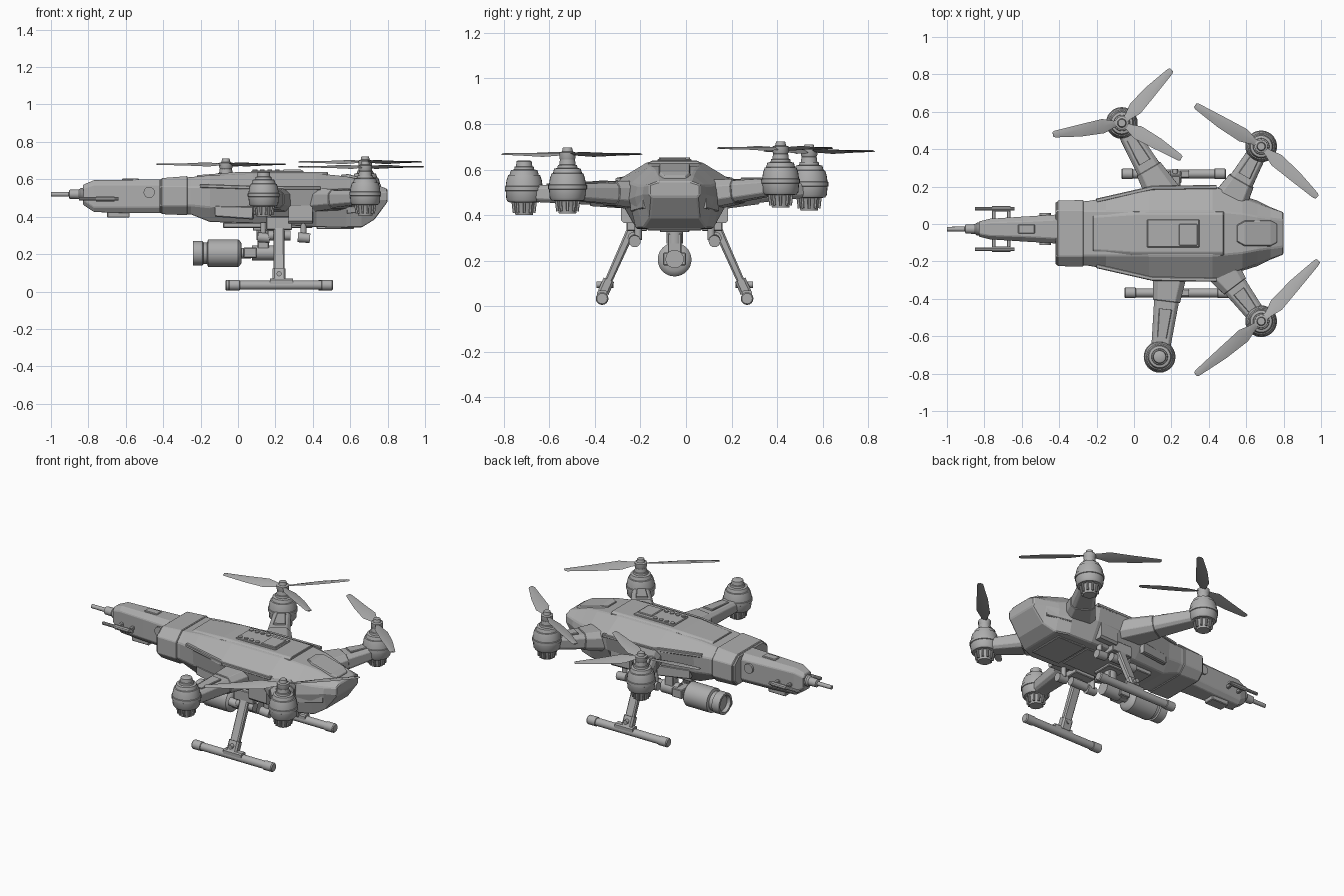
import bpy, bmesh, math
from mathutils import Vector as V

if "Cube" in bpy.data.objects:
    bpy.data.objects.remove(bpy.data.objects["Cube"])

YC = -0.05            # body centreline
UP = V((0, 0, 1))

grey = bpy.data.materials.new("plain grey")
grey.use_nodes = True
col = (0.42, 0.42, 0.42, 1)
grey.diffuse_color = col
grey.node_tree.nodes["Principled BSDF"].inputs["Base Color"].default_value = col


def loft(name, rings, bevel=0.0, smooth=False):
    """Skin a list of equal-length point rings and cap both ends."""
    bm = bmesh.new()
    vs = [[bm.verts.new(p) for p in r] for r in rings]
    n = len(rings[0])
    for a, b in zip(vs, vs[1:]):
        for i in range(n):
            j = (i + 1) % n
            bm.faces.new((a[i], a[j], b[j], b[i]))
    bm.faces.new(vs[0])
    bm.faces.new(vs[-1])
    bmesh.ops.recalc_face_normals(bm, faces=bm.faces)
    me = bpy.data.meshes.new(name)
    bm.to_mesh(me)
    bm.free()
    me.materials.append(grey)
    ob = bpy.data.objects.new(name, me)
    bpy.context.collection.objects.link(ob)
    if bevel:
        m = ob.modifiers.new("edge bevel", "BEVEL")
        m.width, m.segments, m.limit_method = bevel, 1, "ANGLE"
    if smooth:
        bpy.ops.object.select_all(action="DESELECT")
        ob.select_set(True)
        bpy.context.view_layer.objects.active = ob
        bpy.ops.object.shade_smooth_by_angle(angle=math.radians(35))
    return ob


def frame(axis):
    axis = axis.normalized()
    side = axis.cross(UP) if abs(axis.z) < 0.95 else V((1, 0, 0))
    side.normalize()
    return side, side.cross(axis).normalized()


def lathe(name, origin, axis, profile, n=24):
    """Revolve (distance, radius) pairs about an axis."""
    o, a = V(origin), V(axis).normalized()
    s, u = frame(a)
    ang = [2 * math.pi * i / n for i in range(n)]
    return loft(name, [[o + a * d + r * (s * math.cos(t) + u * math.sin(t)) for t in ang]
                       for d, r in profile], smooth=True)


def rod(name, p, q, r, n=16):
    d = V(q) - V(p)
    return lathe(name, p, d, [(0, r), (d.length, r)], n)


def beam(name, p, q, w0, h0, w1, h1, cut=0.2, bevel=0.0):
    """Chamfered bar between two points, tapering in width and height."""
    p, q = V(p), V(q)
    s, u = frame(q - p)
    rings = []
    for c, w, h in ((p, w0, h0), (q, w1, h1)):
        k = cut * min(w, h)
        x, z = w / 2, h / 2
        prof = [(x - k, z), (x, z - k), (x, k - z), (x - k, -z),
                (k - x, -z), (-x, k - z), (-x, z - k), (k - x, z)]
        rings.append([c + s * i + u * j for i, j in prof])
    return loft(name, rings, bevel)


def box(name, x0, x1, y0, y1, z0, z1, bevel=0.004):
    return loft(name, [[(x, y0, z0), (x, y1, z0), (x, y1, z1), (x, y0, z1)] for x in (x0, x1)], bevel)


def hull(name, sections, yc, bevel):
    """Eight-sided hull from (x, top z, top w, shoulder z, w, lower z, w, base z, w)."""
    rings = []
    for x, *v in sections:
        half = [(v[i + 1], v[i]) for i in (0, 2, 4, 6)]
        rings.append([(x, yc + w, z) for w, z in half] + [(x, yc - w, z) for w, z in reversed(half)])
    return loft(name, rings, bevel)


# Fuselage
hull("fuselage", [
    (-0.42, .600, .12, .56, .168, .46, .168, .420, .13),
    (-0.25, .612, .12, .56, .172, .46, .172, .412, .13),
    (-0.15, .622, .12, .56, .190, .45, .180, .372, .13),
    (0.08, .632, .12, .55, .252, .46, .230, .365, .15),
    (0.42, .632, .12, .55, .255, .46, .235, .345, .17),
    (0.58, .615, .105, .54, .190, .47, .200, .340, .17),
    (0.66, .598, .09, .53, .160, .48, .175, .342, .14),
    (0.73, .575, .08, .53, .135, .49, .140, .385, .11),
    (0.80, .548, .07, .535, .112, .49, .112, .480, .10)], YC, 0.006)
hull("front_collar", [
    (-0.41, .606, .123, .562, .175, .458, .175, .414, .133),
    (-0.27, .617, .123, .562, .178, .458, .178, .408, .133)], YC, 0.004)
hull("spine_panel", [
    (-0.22, .622, .085, .612, .10, .60, .10, .59, .09),
    (0.0, .639, .10, .628, .118, .60, .11, .59, .10),
    (0.48, .639, .10, .628, .118, .60, .11, .59, .10)], YC, 0.003)

# Top access plate with bolts, rear hatch and belly panels
box("access_plate", 0.07, 0.35, YC - .075, YC + .075, 0.63, 0.646)
box("access_lid", 0.24, 0.34, YC - .065, YC + .05, 0.64, 0.652)
for i in range(4):
    for y in (-.055, .055):
        rod("plate_bolt", (0.09 + i * .04, YC + y, .64), (0.09 + i * .04, YC + y, .652), 0.013, 12)
loft("rear_hatch", [[(x, YC + s * w, z) for s, z in ((-1, zb), (1, zb), (.85, zt), (-.85, zt))]
                    for x, w, zb, zt in ((.55, .05, .60, .625), (.59, .075, .59, .628),
                                         (.73, .075, .56, .59), (.765, .055, .54, .572))], 0.003)
box("belly_panel", -0.08, 0.40, YC - .11, YC + .11, 0.34, 0.368)
box("belly_battery_door", 0.42, 0.62, YC - .12, YC + .12, 0.333, 0.35)
for s in (-1, 1):
    beam("side_rail", (-0.2, YC + s * .175, .565), (0.10, YC + s * .243, .555), .022, .02, .022, .02)
    beam("side_rail_rear", (0.10, YC + s * .243, .555), (0.44, YC + s * .248, .553), .022, .02, .022, .02)
    beam("side_skirt", (-0.12, YC + s * .175, .43), (0.08, YC + s * .215, .42), .03, .06, .03, .07)
    beam("side_vent", (0.27, YC + s * .20, .42), (0.40, YC + s * .205, .42), .06, .11, .06, .11)
    beam("tail_cheek", (0.58, YC + s * .185, .45), (0.72, YC + s * .13, .455), .02, .07, .02, .05)

# Nose gun housing
GY = -0.027
hull("gun_housing", [
    (-0.83, .570, .025, .55, .040, .49, .040, .465, .025),
    (-0.77, .595, .035, .57, .055, .45, .055, .425, .035),
    (-0.60, .597, .04, .57, .066, .45, .066, .420, .045),
    (-0.40, .600, .05, .57, .078, .45, .078, .420, .055)], GY, 0.004)
box("gun_top_plate", -0.62, -0.53, GY - .025, GY + .025, .59, .604)
box("gun_lower_block", -0.70, -0.58, GY - .035, GY + .035, .395, .43)
lathe("gun_barrel", (-0.80, GY, .52), (-1, 0, 0),
      [(0, .035), (.04, .034), (.05, .026), (.10, .024), (.105, .013), (.2, .012)], 16)
for s in (-1, 1):
    y = GY + s * .108
    rod("side_barrel", (-0.85, y, .495), (-0.64, y, .495), .010, 10)
    rod("side_barrel_sleeve", (-0.76, y, .495), (-0.66, y, .495), .015, 10)
    for x in (-0.75, -0.67):
        beam("side_barrel_bracket", (x, GY + s * .04, .495), (x, y, .495), .022, .022, .018, .018)
    rod("joint_disc", (-0.475, GY + s * .06, .53), (-0.475, GY + s * .085, .53), .03, 16)

# Arms, motors and propellers: name, root, motor centre, height offset, blade tips
MOTOR = [(.400, .038), (.445, .046), (.455, .050), (.457, .070), (.468, .078), (.505, .081),
         (.507, .085), (.525, .085), (.527, .081), (.555, .077), (.575, .070), (.577, .064),
         (.597, .058), (.600, .044), (.612, .042), (.614, .036), (.636, .033), (.64, .026)]
rotors = [
    ("front_left", (0.18, 0.12), (-0.065, 0.54), .02, [(.205, .82), (-.435, .485), (.25, .345)]),
    ("rear_left", (0.50, 0.10), (0.68, 0.415), .033, [(.33, .64), (.975, .14)]),
    ("rear_right", (0.44, -0.20), (0.68, -0.52), .007, [(.99, -.20), (.325, -.80)]),
    ("front_right", (0.20, -0.20), (0.137, -0.71), 0, [])]
for name, root, c, dz, tips in rotors:
    p, q = V((*root, .49)), V((*c, .495 + dz))
    beam(name + "_arm", p, q, .16, .11, .095, .07, .2, .003)
    beam(name + "_arm_root", p, p.lerp(q, .42), .20, .13, .145, .105, .25, .003)
    beam(name + "_arm_plate", p.lerp(q, .5) + UP * .045, p.lerp(q, .8) + UP * .037, .07, .02, .05, .015)
    lathe(name + "_motor", (*c, dz), (0, 0, 1), MOTOR, 28)
    for i in range(10):      # cooling fins on the lower housing
        t = i * math.pi / 5
        d = V((math.cos(t), math.sin(t), 0))
        o = V((*c, dz))
        beam(name + "_motor_fin", o + d * .046 + UP * .41, o + d * .052 + UP * .457, .012, .012, .012, .012)
    if not tips:
        continue
    hub = V((*c, .66 + dz))
    lathe(name + "_hub", (*c, dz), (0, 0, 1),
          [(.63, .03), (.645, .036), (.668, .036), (.672, .024), (.69, .02)], 16)
    for tip in tips:
        d = V((*tip, hub.z)) - hub
        length = d.length
        d.normalize()
        side = d.cross(UP)
        rings = []
        for f, lead, trail, pitch in ((.03, .015, .015, 20), (.12, .02, .02, 20), (.27, .038, .042, 16),
                                      (.6, .026, .04, 9), (.97, .012, .024, 4), (1, .006, .018, 4)):
            a = math.radians(pitch)
            chord = side * math.cos(a) + UP * math.sin(a)
            o = hub + d * length * f
            rings.append([o + chord * lead, o + UP * .005, o - chord * trail, o - UP * .003])
        loft(name + "_blade", rings, smooth=True)

# Landing gear
for s, label in ((1, "left"), (-1, "right")):
    x0 = -0.068 if s > 0 else -0.052
    y = YC + s * .318
    lathe(label + "_skid", (x0, y, .034), (1, 0, 0),
          [(0, .023), (.006, .028), (.06, .028), (.062, .024), (.498, .024), (.5, .028), (.554, .028), (.56, .023)], 16)
    top, foot = V((.22, YC + s * .175, .37)), V((.22, y - s * .005, .06))
    beam(label + "_leg", top, foot, .058, .04, .058, .032)
    beam(label + "_leg_foot", top.lerp(foot, .82), foot, .07, .05, .07, .05)
    beam(label + "_skid_bracket", (.17, y, .052), (.295, y, .052), .045, .035, .045, .035)
    rod(label + "_foot_bolt", (.22, y - s * .05, .095), (.22, y + s * .025, .095), .014, 12)
    box(label + "_leg_mount", .15, .29, YC + s * .165 - .045, YC + s * .165 + .045, .33, .40)
    rod(label + "_leg_pivot", (.16, YC + s * .18, .30), (.28, YC + s * .18, .30), .026)
    # Small belly sensors beside each leg
    for x in (.135, .35):
        rod(label + "_sensor_stem", (x, YC + s * .16, .37), (x, YC + s * .16, .29), .016, 12)
        rod(label + "_sensor", (x - .03, YC + s * .175, .29), (x + .035, YC + s * .175, .285), .026)

# Hanging camera
lathe("camera", (-0.24, YC, .205), (1, 0, 0),
      [(.02, .045), (.0, .052), (.0, .066), (.05, .066), (.055, .058), (.075, .058),
       (.08, .074), (.24, .074), (.25, .066), (.26, .05)], 32)
rod("camera_neck", (0, YC, .205), (.07, YC, .205), .028)
rod("camera_motor", (.075, YC, .207), (.19, YC, .207), .04, 20)
box("camera_yoke", .03, .10, YC - .05, YC + .05, .18, .235)
box("camera_bracket", .105, .165, YC - .03, YC + .03, .22, .32)
rod("camera_swivel", (.135, YC, .275), (.135, YC, .37), .036, 20)
box("camera_mount", .08, .20, YC - .065, YC + .065, .325, .37)
